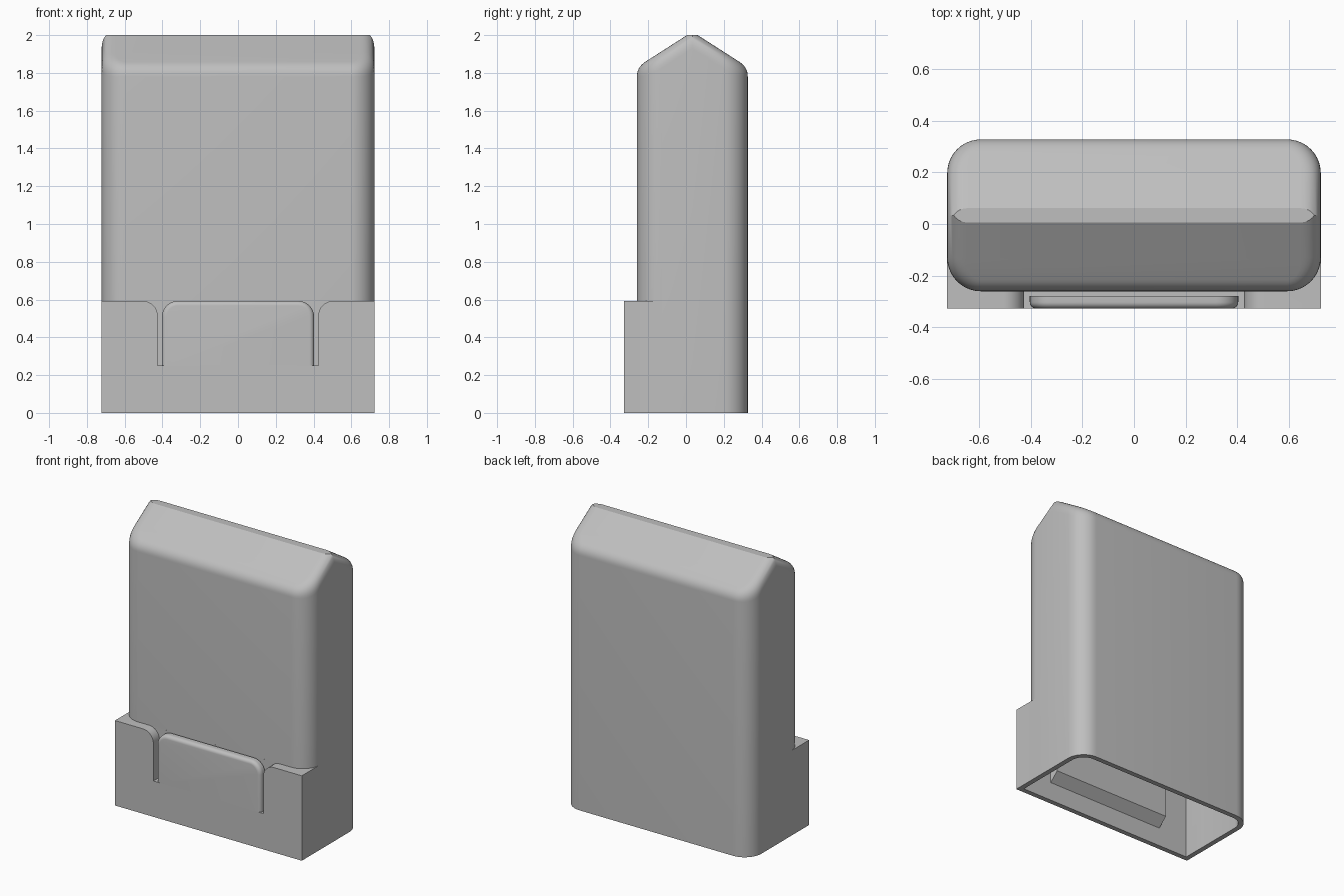
import bpy, bmesh, math

if "Cube" in bpy.data.objects:
    bpy.data.objects.remove(bpy.data.objects["Cube"])

grey = bpy.data.materials.new("light grey plastic")
grey.diffuse_color = (0.52, 0.52, 0.52, 1)
grey.use_nodes = True
grey.node_tree.nodes["Principled BSDF"].inputs["Base Color"].default_value = grey.diffuse_color

SLOPE = 0.64          # pitch of the wedge-shaped top
WALL = 0.035          # shell thickness


def finish(name, bm):
    bmesh.ops.recalc_face_normals(bm, faces=bm.faces)
    me = bpy.data.meshes.new(name)
    bm.to_mesh(me)
    bm.free()
    me.materials.append(grey)
    ob = bpy.data.objects.new(name, me)
    bpy.context.collection.objects.link(ob)
    return ob


def loft(bm, rings):
    """Bridge closed rings of equal length; return the vertex rings."""
    vs = [[bm.verts.new(p) for p in ring] for ring in rings]
    n = len(vs[0])
    for a, b in zip(vs, vs[1:]):
        for i in range(n):
            j = (i + 1) % n
            bm.faces.new((a[i], a[j], b[j], b[i]))
    return vs


def prism(name, rings):
    bm = bmesh.new()
    vs = loft(bm, rings)
    bm.faces.new(vs[0][::-1])
    bm.faces.new(vs[-1])
    return finish(name, bm)


def box(name, x, y0, y1, z0, z1):
    rect = [(-x, y0), (x, y0), (x, y1), (-x, y1)]
    return prism(name, [[(a, b, z) for a, b in rect] for z in (z0, z1)])


def combine(ob, other, operation):
    mod = ob.modifiers.new(operation, 'BOOLEAN')
    mod.operation = operation
    mod.solver = 'EXACT'
    mod.object = other
    bpy.context.view_layer.objects.active = ob
    bpy.ops.object.modifier_apply(modifier=mod.name)
    bpy.data.objects.remove(other)


def smooth(ob, angle=28):
    bpy.ops.object.select_all(action='DESELECT')
    ob.select_set(True)
    bpy.context.view_layer.objects.active = ob
    bpy.ops.object.shade_smooth_by_angle(angle=math.radians(angle))


def wedge_body(name, hx, y0, y1, r, z0, peak, segs=10, steps=8):
    """Rounded upright block with a filleted gable top, cut flat at the ridge."""
    ym = (y0 + y1) / 2
    outline = []
    corners = [(hx - r, y1 - r, 0), (-hx + r, y1 - r, 90),
               (-hx + r, y0 + r, 180), (hx - r, y0 + r, 270)]
    for k, (cx, cy, start) in enumerate(corners):
        if k in (0, 2):                       # ridge end points
            s = 1 if k == 0 else -1
            outline.append((s * hx, ym, s, 0))
        for i in range(segs + 1):
            a = math.radians(start + 90 * i / segs)
            c, s = math.cos(a), math.sin(a)
            outline.append((cx + r * c, cy + r * s, c, s))
    rings = [[(x, y, z0) for x, y, _, _ in outline]]
    for i in range(steps + 1):
        t = i / steps
        ring = []
        for x, y, nx, ny in outline:
            w = ny * ny
            inset = (0.08 * (1 - w) + 0.045 * w) * t * t
            drop = (0.09 * (1 - w) + 0.05 * w) * (1 - t) ** 2
            py = y - ny * inset
            ring.append((x - nx * inset, py, peak - SLOPE * abs(py - ym) - drop))
        rings.append(ring)
    bm = bmesh.new()
    vs = loft(bm, rings)
    bm.faces.new(vs[0][::-1])
    top, half = vs[-1], len(outline) // 2
    bm.faces.new(top[:half + 1])
    bm.faces.new(top[half:] + top[:1])
    bmesh.ops.bisect_plane(bm, geom=bm.verts[:] + bm.edges[:] + bm.faces[:],
                           plane_co=(0, 0, peak - 0.018), plane_no=(0, 0, 1),
                           clear_outer=True)
    bmesh.ops.holes_fill(bm, edges=bm.edges[:], sides=0)
    return finish(name, bm)


def arc(cx, cz, r, a0, a1, n=8):
    angles = [math.radians(a0 + (a1 - a0) * i / n) for i in range(n + 1)]
    return [(cx + r * math.cos(a), cz + r * math.sin(a)) for a in angles]


# Outer cover with the square-cornered front base
cover = wedge_body("cover_shell", 0.722, -0.26, 0.327, 0.13, 0, 2.018)
combine(cover, box("base", 0.7219, -0.327, 0.05, 0, 0.593), 'UNION')

# Hollow interior, open at the bottom
combine(cover, wedge_body("cavity", 0.722 - WALL, -0.26 + WALL, 0.327 - WALL,
                          0.095, -0.1, 1.973), 'DIFFERENCE')
combine(cover, box("base_cavity", 0.6869, -0.292, 0.04, -0.1, 0.555), 'DIFFERENCE')

# Inner catch block with a sloped underside
catch = [(-0.31, 0.115), (-0.226, 0.19), (-0.226, 0.575), (-0.31, 0.575)]
combine(cover, prism("catch", [[(x, y, z) for y, z in catch] for x in (-0.46, 0.46)]),
        'UNION')

# Front recess around the latch tab, flaring at the top corners
right = [(0.425, 0.25)] + arc(0.505, 0.513, 0.08, 180, 90) + [(0.505, 0.7)]
recess = right + [(-x, z) for x, z in reversed(right)]
combine(cover, prism("recess", [[(x, y, z) for x, z in recess] for y in (-0.4, -0.2601)]),
        'DIFFERENCE')
smooth(cover)

# Latch tab with rounded corners and a rounded front rim
def tab_ring(y, e):
    hx, top, r = 0.403 - e, 0.593 - e, 0.085 - e
    side = [(hx, 0.25)] + arc(hx - r, top - r, r, 0, 90)
    return [(x, y, z) for x, z in side + [(-x, z) for x, z in reversed(side)]]


rim = [(math.radians(15 * i)) for i in range(7)]
tab = prism("latch_tab", [tab_ring(-0.278, 0)] +
            [tab_ring(-0.302 - 0.025 * math.sin(a), 0.025 * (1 - math.cos(a))) for a in rim])
smooth(tab)
